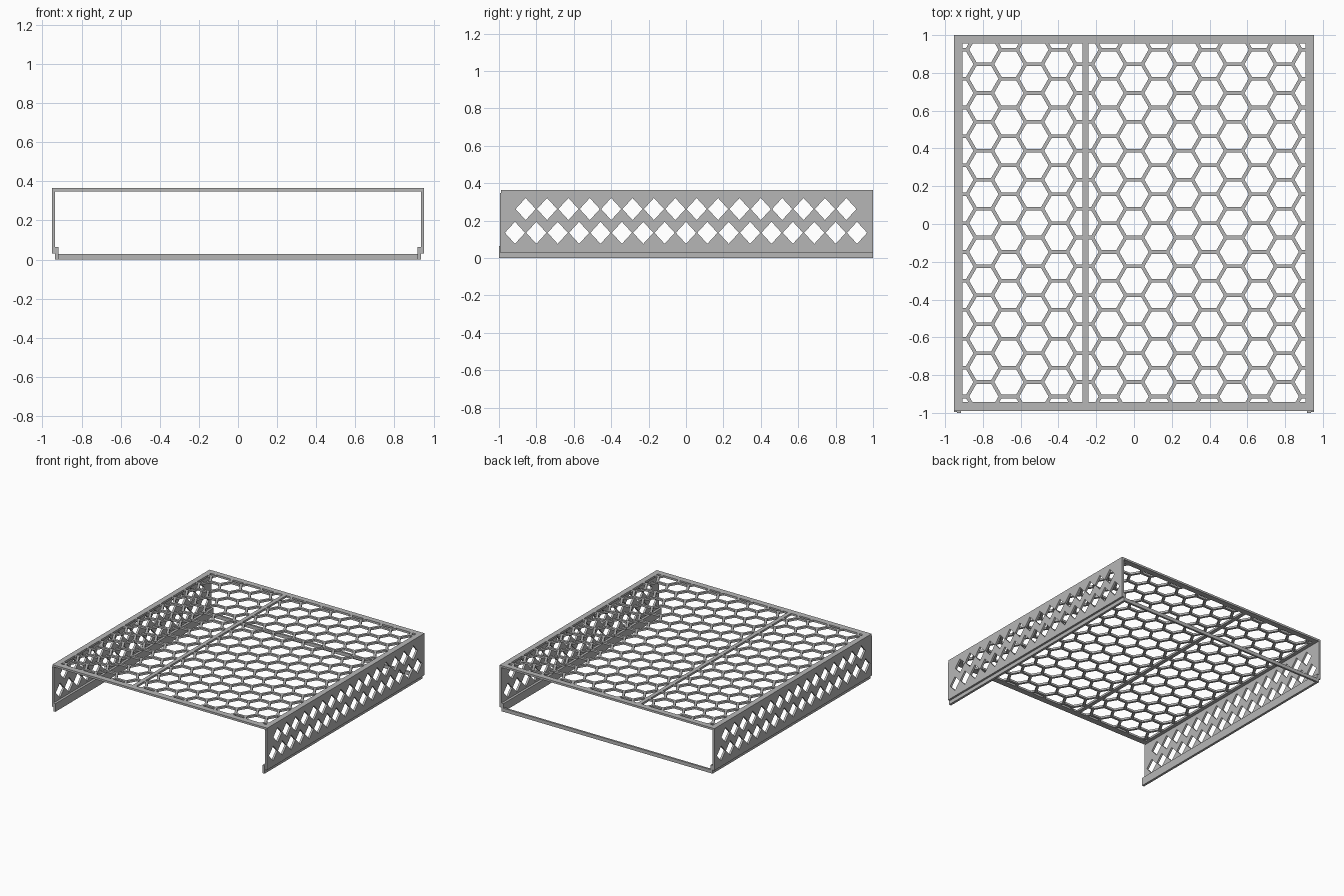
import bpy
import bmesh
from math import sin, cos, pi, sqrt
from mathutils import Vector

cube = bpy.data.objects.get("Cube")
if cube:
    bpy.data.objects.remove(cube, do_unlink=True)

# Single grey finish
grey = bpy.data.materials.new("plain_grey")
grey.use_nodes = True
COLOUR = (0.47, 0.47, 0.47, 1)
grey.diffuse_color = COLOUR
grey.node_tree.nodes["Principled BSDF"].inputs["Base Color"].default_value = COLOUR


def add_object(name, bm):
    bmesh.ops.recalc_face_normals(bm, faces=bm.faces)
    mesh = bpy.data.meshes.new(name)
    bm.to_mesh(mesh)
    bm.free()
    mesh.materials.append(grey)
    obj = bpy.data.objects.new(name, mesh)
    bpy.context.collection.objects.link(obj)
    return obj


def box(name, low, high):
    low, high = Vector(low), Vector(high)
    bm = bmesh.new()
    bmesh.ops.create_cube(bm, size=1)
    size, mid = high - low, (low + high) / 2
    for v in bm.verts:
        v.co = Vector(a * b for a, b in zip(v.co, size)) + mid
    return add_object(name, bm)


def extrude(bm, offset):
    """Turn flat faces into closed prisms."""
    result = bmesh.ops.extrude_face_region(bm, geom=bm.faces[:], use_keep_orig=True)
    moved = [g for g in result["geom"] if isinstance(g, bmesh.types.BMVert)]
    bmesh.ops.translate(bm, vec=offset, verts=moved)


def cut(target, cutter):
    cutter.hide_render = True
    mod = target.modifiers.new("openings", "BOOLEAN")
    mod.operation = "DIFFERENCE"
    mod.solver = "EXACT"
    mod.object = cutter
    bpy.context.view_layer.objects.active = target
    bpy.ops.object.modifier_apply(modifier=mod.name)
    bpy.data.objects.remove(cutter, do_unlink=True)


# Main dimensions
HALF_W, TOP, SHEET = 0.952, 0.365, 0.016
FRONT, BACK = -0.99, 1.0
PITCH, BAR = 0.153, 0.019
COLUMN = PITCH * sqrt(3) / 2
RADIUS = (PITCH - BAR) / sqrt(3)


def honeycomb_cutter(x0, x1, y0, y1):
    """Hexagonal prisms trimmed to one rectangular bay."""
    bm = bmesh.new()
    for col in range(-8, 9):
        for row in range(-8, 9):
            cx = col * COLUMN
            cy = 0.005 + (row + (col % 2) / 2) * PITCH
            bm.faces.new([bm.verts.new((cx + RADIUS * cos(k * pi / 3),
                                        cy + RADIUS * sin(k * pi / 3),
                                        TOP - 0.1)) for k in range(6)])
    for co, no in (((x0, 0, 0), (-1, 0, 0)), ((x1, 0, 0), (1, 0, 0)),
                   ((0, y0, 0), (0, -1, 0)), ((0, y1, 0), (0, 1, 0))):
        bmesh.ops.bisect_plane(bm, geom=bm.verts[:] + bm.edges[:] + bm.faces[:],
                               plane_co=co, plane_no=no, clear_outer=True)
    extrude(bm, (0, 0, 0.2))
    return add_object("honeycomb_cutter", bm)


# Top panel: border, divider strip and honeycomb grille in one sheet
panel = box("top_grille", (-HALF_W, FRONT, TOP - SHEET), (HALF_W, BACK, TOP))
for x0, x1 in ((-0.908, -0.272), (-0.241, 0.908)):
    cut(panel, honeycomb_cutter(x0, x1, -0.942, 0.955))


def diamond_cutter(x):
    """Two staggered rows of diamond prisms across a side wall."""
    bm = bmesh.new()
    step = 0.1143
    for count, z in ((16, 0.262), (17, 0.135)):
        for i in range(count):
            y = (i - (count - 1) / 2) * step
            bm.faces.new([bm.verts.new((x - 0.1, y + dy, z + dz)) for dy, dz in
                          ((-0.054, 0), (0, -0.059), (0.054, 0), (0, 0.059))])
    extrude(bm, (0.2, 0, 0))
    return add_object("diamond_cutter", bm)


# Side walls with diamond vents, and the bottom runner inside each wall
for side, sign in (("left", 1), ("right", -1)):
    outer, inner, lip = (sign * v for v in (HALF_W, HALF_W - SHEET, 0.917))
    wall = box(side + "_wall", (min(outer, inner), -0.994, 0.03),
               (max(outer, inner), BACK, TOP - SHEET))
    cut(wall, diamond_cutter(sign * HALF_W))
    box(side + "_runner", (min(inner, lip), -1.0, 0), (max(inner, lip), BACK, 0.065))

# Low cross bar joining the runners at the back
box("back_cross_bar", (-0.917, 0.984, 0), (0.917, BACK, 0.028))
